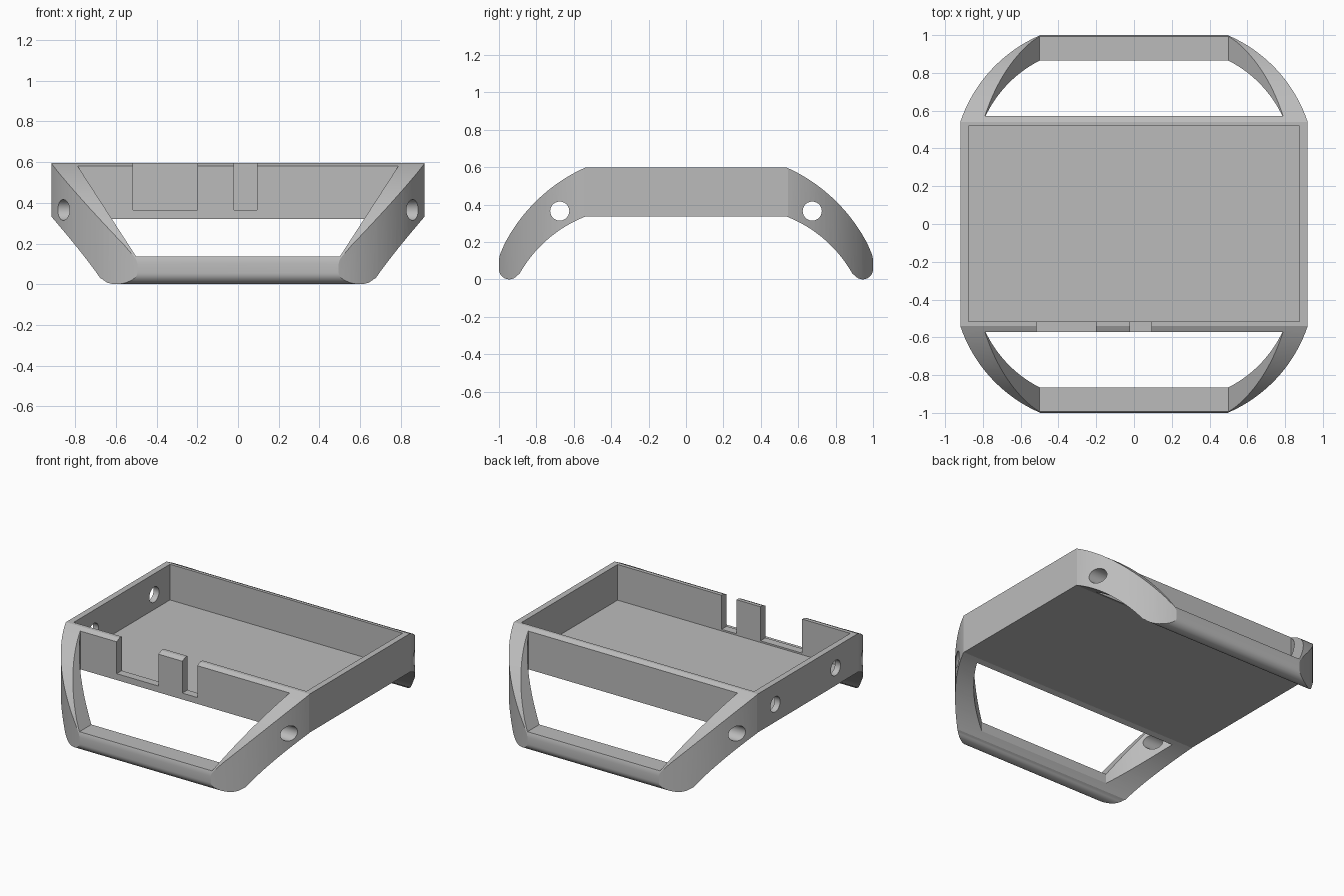
import bpy, bmesh, math
from mathutils import Vector

cube = bpy.data.objects.get("Cube")
if cube:
    bpy.data.objects.remove(cube, do_unlink=True)

grey = bpy.data.materials.new("plain grey")
grey.use_nodes = True
GREY = (0.5, 0.5, 0.5, 1)
grey.diffuse_color = GREY
grey.node_tree.nodes["Principled BSDF"].inputs["Base Color"].default_value = GREY


def prism(name, points, axis, lo, hi):
    """Extrude a closed 2D outline along x, y or z."""
    place = {"x": lambda a, b, t: (t, a, b),
             "y": lambda a, b, t: (a, t, b),
             "z": lambda a, b, t: (a, b, t)}[axis]
    bm = bmesh.new()
    face = bm.faces.new([bm.verts.new(place(a, b, lo)) for a, b in points])
    top = bmesh.ops.extrude_face_region(bm, geom=[face])["geom"]
    move = Vector(place(0, 0, hi - lo))
    bmesh.ops.translate(bm, vec=move, verts=[v for v in top if isinstance(v, bmesh.types.BMVert)])
    bmesh.ops.recalc_face_normals(bm, faces=bm.faces)
    mesh = bpy.data.meshes.new(name)
    bm.to_mesh(mesh)
    bm.free()
    mesh.materials.append(grey)
    obj = bpy.data.objects.new(name, mesh)
    bpy.context.collection.objects.link(obj)
    return obj


def rect(a0, a1, b0, b1):
    return [(a0, b0), (a1, b0), (a1, b1), (a0, b1)]


def arc(p, q, sagitta, steps=20):
    """Points from p to q, bulging to the left of the path by the sagitta."""
    p, q = Vector(p), Vector(q)
    chord = q - p
    normal = Vector((-chord.y, chord.x)).normalized()
    radius = chord.length ** 2 / (8 * sagitta) + sagitta / 2
    centre = (p + q) / 2 + normal * (sagitta - radius)
    half = math.asin(chord.length / 2 / radius)
    pts = []
    for i in range(steps + 1):
        t = half * (2 * i / steps - 1)
        pts.append(tuple(centre + radius * (normal * math.cos(t) + chord.normalized() * math.sin(t))))
    return pts


def circle(a, b, r, n=40):
    return [(a + r * math.cos(math.tau * i / n), b + r * math.sin(math.tau * i / n)) for i in range(n)]


def flip_a(points):
    return [(-a, b) for a, b in reversed(points)]


def flip_b(points):
    return [(a, -b) for a, b in reversed(points)]


# Case body: arched side profile
half = arc((0.54, 0.597), (0.97, 0.19), 0.05)
half += arc((0.985, 0.155), (1.0, 0.1), 0.003, 4)
half += [(0.945 + 0.055 * math.cos(t), 0.055 - 0.055 * math.sin(t))
         for t in [math.radians(12 * i) for i in range(13)]]
half += arc((0.89, 0.03), (0.54, 0.335), -0.04)
case = prism("watch_case", half + flip_a(half), "x", -1, 1)

# Plan outline with curved corners
right = flip_a(arc((-0.918, 0.545), (-0.495, 1.0), 0.066))
right = right + flip_b(right)
outline = prism("plan_outline", right + flip_a(right), "z", -0.5, 1)

# Openings between the lugs, tray hollow, wall notches and pin holes
cutters = [prism("tray_hollow", rect(-0.877, 0.877, -0.516, 0.52), "z", 0.354, 1),
           prism("wide_notch", rect(-0.515, -0.2, 0.365, 1), "y", -0.7, -0.5),
           prism("narrow_notch", rect(-0.02, 0.093, 0.365, 1), "y", -0.7, -0.5)]
curve = arc((-0.786, 0.571), (-0.5, 0.865), 0.034)
opening = curve + flip_a(curve)
slope = [(-0.5, 0.135), (0.5, 0.135), (0.833, 0.65), (-0.833, 0.65)]
for s in (-1, 1):
    pts = opening if s > 0 else flip_b(opening)
    cutters.append(prism("lug_opening", pts, "z", -0.5, 1))
    cutters.append(prism("lug_slope", slope, "y", min(s * 0.571, s * 1.2), max(s * 0.571, s * 1.2)))
    cutters.append(prism("pin_hole", circle(s * 0.675, 0.365, 0.051), "x", -1.2, 1.2))
for y in (-0.3, 0.35):
    cutters.append(prism("side_hole", circle(y, 0.455, 0.052), "x", -1.2, -0.8))

for cutter, mode in [(outline, "INTERSECT")] + [(c, "DIFFERENCE") for c in cutters]:
    mod = case.modifiers.new(cutter.name, "BOOLEAN")
    mod.operation = mode
    mod.solver = "EXACT"
    mod.object = cutter

# Bake the cuts and drop the cutters
bpy.context.view_layer.update()
baked = bpy.data.meshes.new_from_object(case.evaluated_get(bpy.context.evaluated_depsgraph_get()))
case.modifiers.clear()
case.data = baked
for cutter in [outline] + cutters:
    bpy.data.objects.remove(cutter, do_unlink=True)

bpy.ops.object.select_all(action="DESELECT")
case.select_set(True)
bpy.context.view_layer.objects.active = case
bpy.ops.object.shade_smooth_by_angle(angle=math.radians(18))
